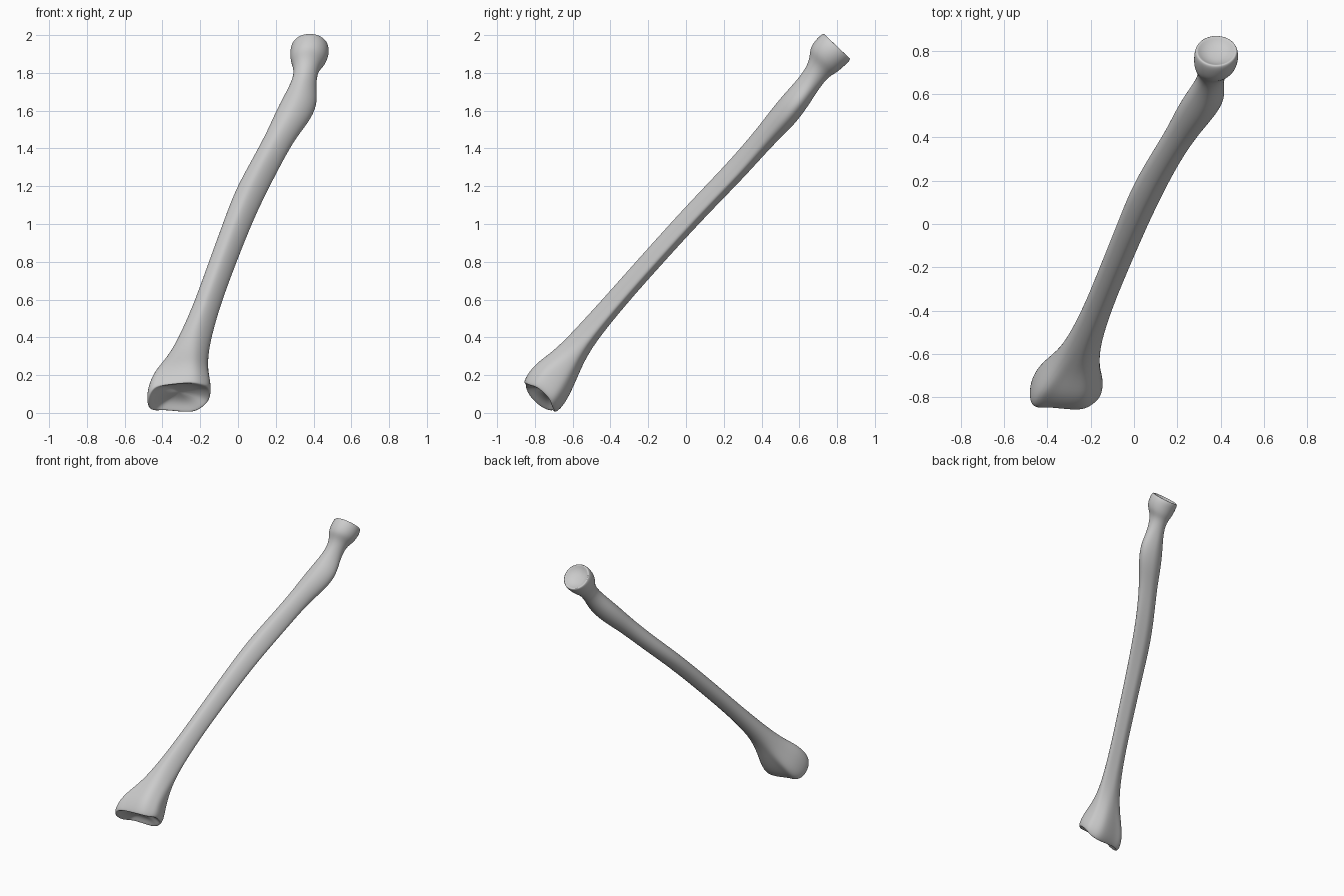
import bpy
import bmesh
import math
from mathutils import Vector

cube = bpy.data.objects.get("Cube")
if cube:
    bpy.data.objects.remove(cube, do_unlink=True)

# Shared frame: the bone leans back, sections span the x axis and DEPTH
ALONG = Vector((0, 0.69, 0.724))
DEPTH = Vector((0, -0.724, 0.69))
SIDES = 24


def make_material(name, value):
    mat = bpy.data.materials.new(name)
    mat.use_nodes = True
    colour = (value, value, value, 1)
    mat.diffuse_color = colour
    mat.node_tree.nodes["Principled BSDF"].inputs["Base Color"].default_value = colour
    return mat


def section(y, z, left, right, depth, crest=0.0, square=1.0, notch=0.0, ridge=0.0):
    """One closed cross-section: an ellipse with optional crest, squareness and end notch."""
    points = []
    centre = Vector(((left + right) / 2, y, z))
    half = (right - left) / 2
    for i in range(SIDES):
        angle = math.tau * i / SIDES
        c, s = math.cos(angle), math.sin(angle)
        u = math.copysign(abs(c) ** square, c)
        v = math.copysign(abs(s) ** square, s)
        side = max(c, 0)
        v = v * (1 - crest * side) - crest * side ** 2
        # Grooves between the tendon ridges on the broad faces
        v *= 1 + ridge * math.cos(5 * angle) * abs(s)
        points.append(centre + Vector((u * half, 0, 0)) + DEPTH * (v * depth) + ALONG * (notch * c ** 3))
    return points


def inset(points, scale, shift):
    """Shrunken copy of a section, moved along the bone, for dished end faces."""
    centre = sum(points, Vector()) / len(points)
    return [centre + (p - centre) * scale + ALONG * shift for p in points]


# Lower end: flared, squarish, with a notch on the left and a spur on the right
lower_rim = section(-0.777, 0.067, -0.48, -0.145, 0.112, 0, 0.7, 0.035, 0.08)
rings = [inset(lower_rim, scale, shift) for scale, shift in ((0.3, 0.04), (0.65, 0.03), (0.92, 0.002))]
rings += [
    lower_rim,
    section(-0.75, 0.1, -0.485, -0.142, 0.122, 0, 0.68, 0.03, 0.1),
    section(-0.705, 0.165, -0.455, -0.152, 0.118, 0, 0.7, 0.01, 0.1),
    section(-0.64, 0.245, -0.388, -0.16, 0.094, 0.1, 0.85, 0, 0.06),
]

# Shaft: slightly bowed, with a crest along its left side
rings += [section(*row, crest=0.35) for row in (
    (-0.56, 0.362, -0.322, -0.152, 0.066),
    (-0.4, 0.55, -0.238, -0.1, 0.057),
    (-0.24, 0.732, -0.173, -0.034, 0.056),
    (0, 0.998, -0.076, 0.07, 0.057),
    (0.15, 1.155, -0.018, 0.144, 0.058),
    (0.285, 1.295, 0.059, 0.216, 0.059),
)]

# Tuberosity: bulge on the left, below the neck
rings += [section(*row, crest=0.18) for row in (
    (0.42, 1.45, 0.144, 0.302, 0.061),
    (0.505, 1.545, 0.186, 0.38, 0.073),
    (0.575, 1.63, 0.227, 0.422, 0.072),
    (0.635, 1.708, 0.271, 0.414, 0.063),
)]

# Neck and round drum-like head with a dished top
rings += [section(*row) for row in (
    (0.68, 1.772, 0.295, 0.418, 0.061),
    (0.709, 1.82, 0.292, 0.435, 0.073),
    (0.726, 1.853, 0.278, 0.468, 0.097),
    (0.763, 1.893, 0.275, 0.483, 0.103),
)]
upper_rim = section(0.794, 1.922, 0.28, 0.48, 0.103)
rings.append(upper_rim)
rings += [inset(upper_rim, scale, shift) for scale, shift in ((0.91, 0.012), (0.75, -0.003), (0.35, -0.02))]

# Loft the sections into one skin
bm = bmesh.new()
loops = [[bm.verts.new(p) for p in ring] for ring in rings]
for lower, upper in zip(loops, loops[1:]):
    for i in range(SIDES):
        j = (i + 1) % SIDES
        bm.faces.new((lower[i], lower[j], upper[j], upper[i]))
bm.faces.new(list(reversed(loops[0])))
bm.faces.new(loops[-1])
bmesh.ops.recalc_face_normals(bm, faces=bm.faces)

# Stand the bone on the ground
bottom = min(v.co.z for v in bm.verts)
bmesh.ops.translate(bm, verts=bm.verts, vec=(0, 0, -bottom))

mesh = bpy.data.meshes.new("forearm_bone")
bm.to_mesh(mesh)
bm.free()
mesh.materials.append(make_material("bone grey", 0.6))
bone = bpy.data.objects.new("forearm_bone", mesh)
bpy.context.collection.objects.link(bone)
smooth = bone.modifiers.new("rounding", "SUBSURF")
smooth.levels = smooth.render_levels = 2
for face in mesh.polygons:
    face.use_smooth = True
